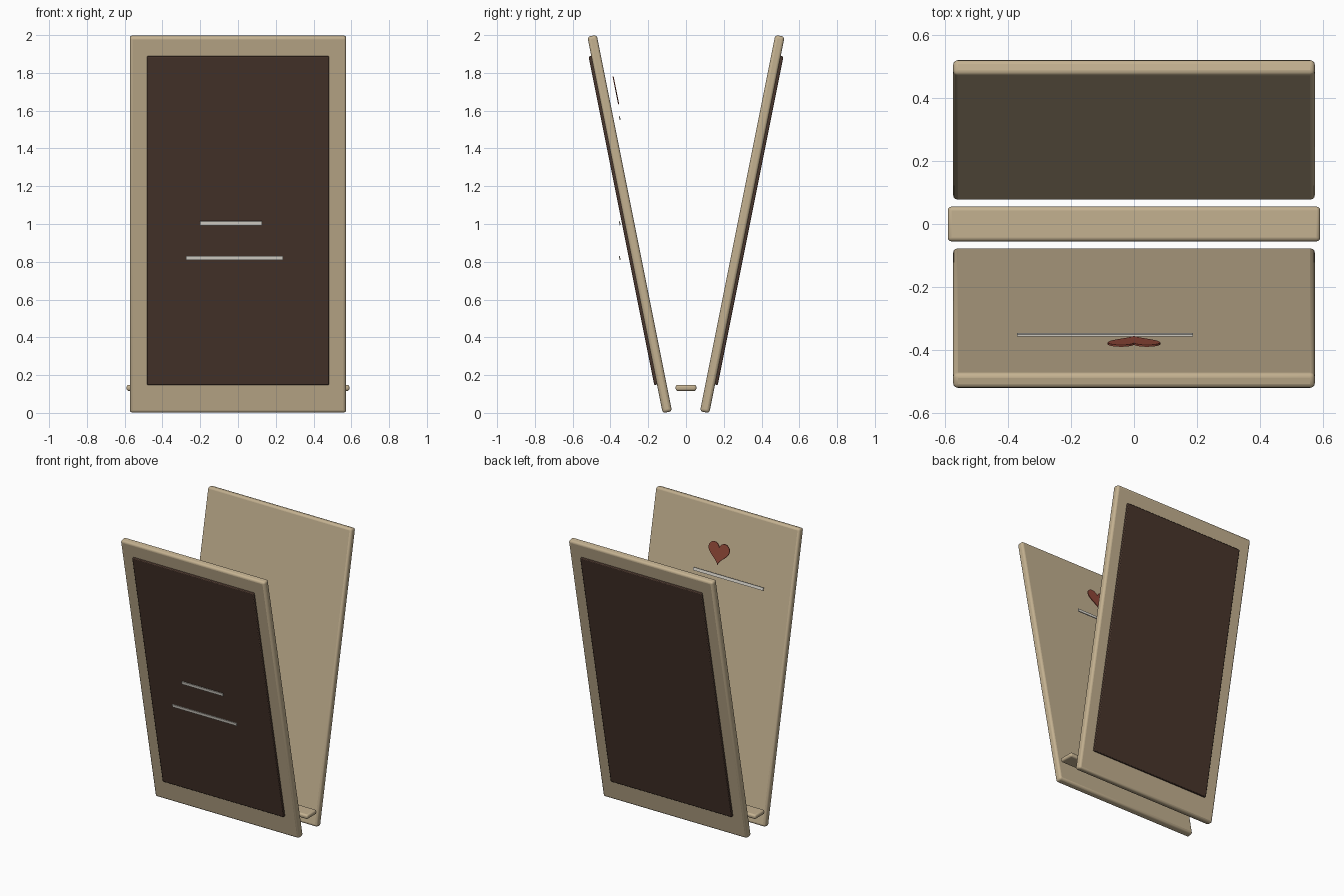
import bpy, bmesh, math
from mathutils import Matrix, Vector

if "Cube" in bpy.data.objects:
    bpy.data.objects.remove(bpy.data.objects["Cube"])

TILT = math.atan2(0.398, 1.99)
LEAN = Matrix.Rotation(TILT, 4, 'X')          # top leans towards -y
FLIP = Matrix.Rotation(math.pi, 4, 'Z')       # turns a front part into a back part


def material(name, r, g, b):
    m = bpy.data.materials.new(name)
    m.diffuse_color = (r, g, b, 1)
    m.use_nodes = True
    m.node_tree.nodes["Principled BSDF"].inputs["Base Color"].default_value = m.diffuse_color
    return m


WOOD = material("wood", 0.55, 0.44, 0.28)
SLATE = material("slate", 0.065, 0.036, 0.025)
CHALK = material("chalk", 0.75, 0.72, 0.65)
RED = material("red_chalk", 0.28, 0.065, 0.04)


def finish(bm, name, mat, matrix, bevel=0.0, segments=3):
    mesh = bpy.data.meshes.new(name)
    bm.to_mesh(mesh)
    bm.free()
    mesh.materials.append(mat)
    ob = bpy.data.objects.new(name, mesh)
    bpy.context.collection.objects.link(ob)
    ob.matrix_world = matrix
    if bevel:
        mod = ob.modifiers.new("bevel", 'BEVEL')
        mod.width = bevel
        mod.segments = segments
        bpy.ops.object.select_all(action='DESELECT')
        ob.select_set(True)
        bpy.context.view_layer.objects.active = ob
        bpy.ops.object.shade_smooth_by_angle(angle=math.radians(35))
    return ob


def box(name, size, mat, matrix, bevel=0.0, segments=3):
    bm = bmesh.new()
    bmesh.ops.create_cube(bm, size=1)
    bmesh.ops.scale(bm, vec=size, verts=bm.verts)
    return finish(bm, name, mat, matrix, bevel, segments)


# two leaning frames, each with a slate on its outer face
for side, turn in (("front", Matrix.Identity(4)), ("back", FLIP)):
    base = turn @ Matrix.Translation((0, -0.298, 1.0)) @ LEAN
    box(side + "_panel", (1.146, 0.05, 2.032), WOOD, base, 0.015)
    slate = base @ Matrix.Translation((0, -0.0275, 0.025))
    box(side + "_slate", (0.964, 0.025, 1.774), SLATE, slate, 0.005, 2)

# spreader bar joining the panels
box("spreader_bar", (1.18, 0.11, 0.032), WOOD, Matrix.Translation((0, 0, 0.132)), 0.012)

# chalk strokes
for i, (x0, x1, z) in enumerate(((-0.37, 0.187, 1.56), (-0.20, 0.127, 1.004), (-0.275, 0.237, 0.82))):
    place = Matrix.Translation(((x0 + x1) / 2, -0.351, z)) @ LEAN
    box(f"chalk_line_{i + 1}", (x1 - x0, 0.006, 0.021), CHALK, place)

# thin heart
bm = bmesh.new()
ring, s = [], 0.0052
for i in range(40):
    t = 2 * math.pi * i / 40
    x = 16 * math.sin(t) ** 3
    z = 13 * math.cos(t) - 5 * math.cos(2 * t) - 2 * math.cos(3 * t) - math.cos(4 * t)
    ring.append(bm.verts.new((x * s, -0.003, z * s)))
face = bm.faces.new(ring)
ext = bmesh.ops.extrude_face_region(bm, geom=[face])
bmesh.ops.translate(bm, vec=Vector((0, 0.006, 0)),
                    verts=[g for g in ext["geom"] if isinstance(g, bmesh.types.BMVert)])
bmesh.ops.recalc_face_normals(bm, faces=bm.faces)
finish(bm, "heart", RED, Matrix.Translation((0, -0.374, 1.721)) @ LEAN)
